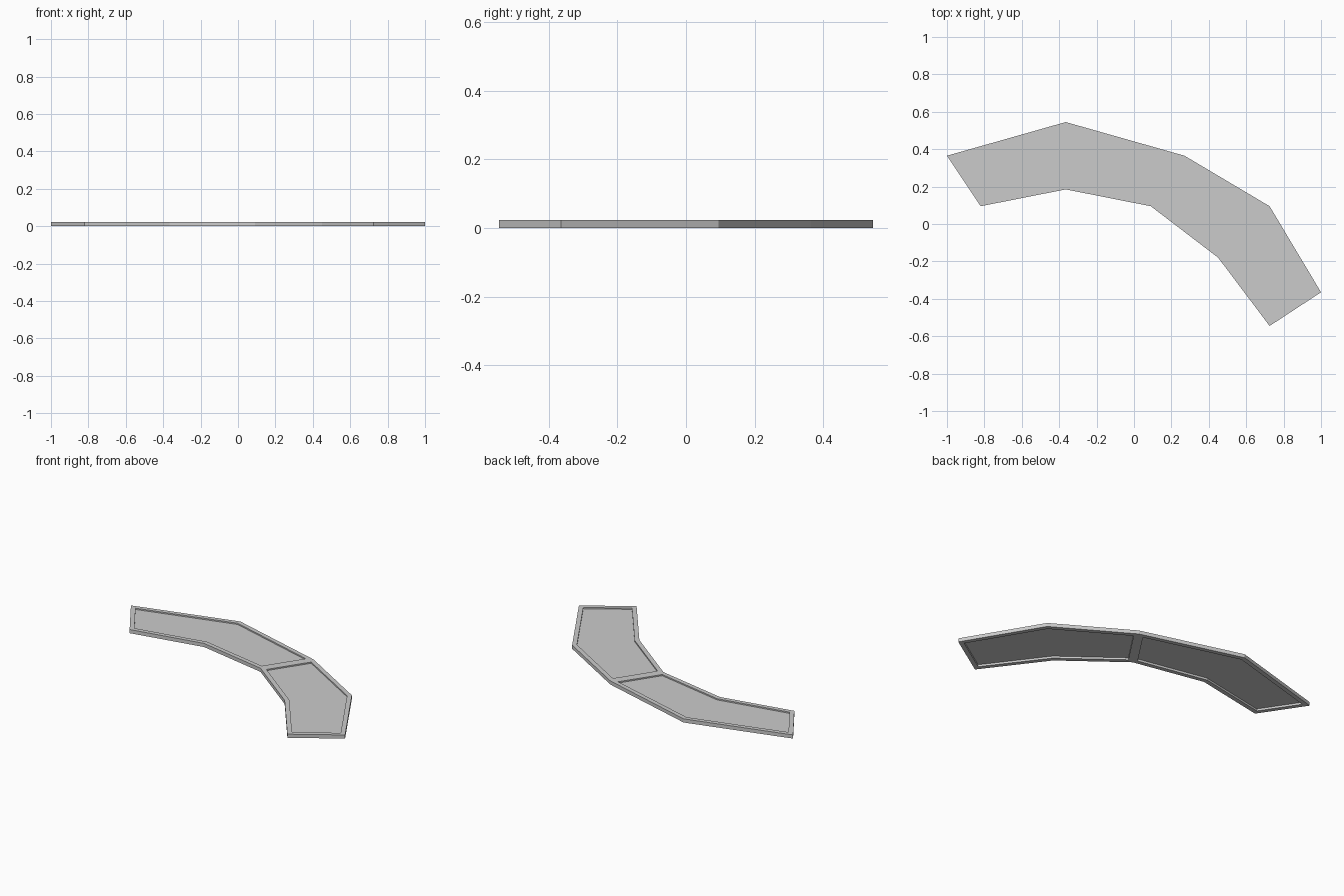
import bpy, bmesh

if "Cube" in bpy.data.objects:
    bpy.data.objects.remove(bpy.data.objects["Cube"])

HEIGHT = 0.023
RIM = 0.027

# Plan outline: two bays that share a dividing edge
outer = [(-1, .365), (-.365, .545), (.27, .365), (.725, .095), (1, -.365)]
inner = [(-.82, .095), (-.365, .185), (.09, .095), (.45, -.18), (.725, -.545)]

mesh = bpy.data.meshes.new("curved_tray")
tray = bpy.data.objects.new("curved_tray", mesh)
bpy.context.collection.objects.link(tray)
bm = bmesh.new()
a = [bm.verts.new((x, y, 0)) for x, y in outer]
b = [bm.verts.new((x, y, 0)) for x, y in inner]
bays = [bm.faces.new(b[i:i + 3] + a[i:i + 3][::-1]) for i in (0, 2)]

# Solid slab: outer walls only, no wall inside the divider
rim_edges = [e for e in bm.edges if e.is_boundary]
top = bmesh.ops.duplicate(bm, geom=bays + list(bm.edges) + list(bm.verts))
lids = [g for g in top["geom"] if isinstance(g, bmesh.types.BMFace)]
bmesh.ops.translate(bm, verts=list({v for f in lids for v in f.verts}), vec=(0, 0, HEIGHT))
vmap = top["vert_map"]
for e in rim_edges:
    u, v = e.verts
    bm.faces.new((u, v, vmap[v], vmap[u]))
bmesh.ops.recalc_face_normals(bm, faces=list(bm.faces))

# Recessed panels above and below, leaving the rim and divider
for faces, depth in ((lids, 0.008), (bays, 0.013)):
    bmesh.ops.inset_individual(bm, faces=faces, thickness=RIM, use_even_offset=True)
    for f in faces:
        n = f.normal.copy()
        moved = bmesh.ops.extrude_discrete_faces(bm, faces=[f])["faces"][0]
        bmesh.ops.translate(bm, verts=moved.verts, vec=-n * depth)
bmesh.ops.remove_doubles(bm, verts=list(bm.verts), dist=1e-5)
bm.to_mesh(mesh)
bm.free()
